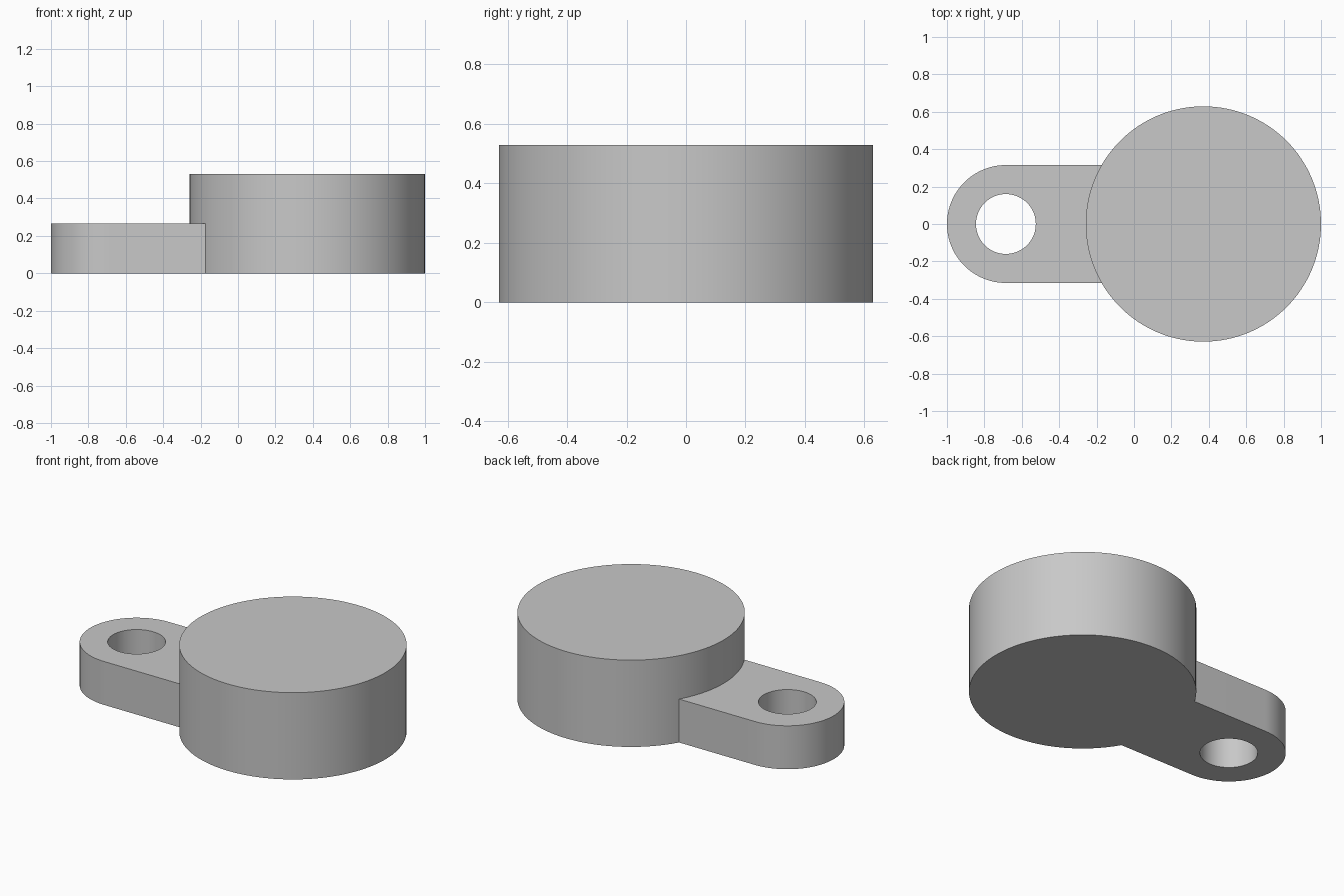
import bpy
import bmesh
from math import pi, cos, sin, radians

if "Cube" in bpy.data.objects:
    bpy.data.objects.remove(bpy.data.objects["Cube"], do_unlink=True)

DRUM_X, DRUM_R, DRUM_H = 0.371, 0.629, 0.53
LUG_X, LUG_R, LUG_H = -0.685, 0.315, 0.265
HOLE_R = 0.16

grey = bpy.data.materials.new("plain_grey")
grey.use_nodes = True
colour = (0.58, 0.58, 0.58, 1)
grey.diffuse_color = colour
grey.node_tree.nodes["Principled BSDF"].inputs["Base Color"].default_value = colour


def arc(cx, radius, start, end, steps):
    """Points along an arc centred on the x axis."""
    angles = [start + (end - start) * i / steps for i in range(steps + 1)]
    return [(cx + radius * cos(a), radius * sin(a)) for a in angles]


def prism(name, outline, bottom, top):
    """Extrude a counter-clockwise outline into a closed solid."""
    bm = bmesh.new()
    base = bm.faces.new([bm.verts.new((x, y, bottom)) for x, y in outline])
    side = bmesh.ops.extrude_face_region(bm, geom=[base], use_keep_orig=True)
    raised = [v for v in side["geom"] if isinstance(v, bmesh.types.BMVert)]
    bmesh.ops.translate(bm, verts=raised, vec=(0, 0, top - bottom))
    bmesh.ops.recalc_face_normals(bm, faces=bm.faces)
    mesh = bpy.data.meshes.new(name)
    bm.to_mesh(mesh)
    bm.free()
    mesh.materials.append(grey)
    obj = bpy.data.objects.new(name, mesh)
    bpy.context.collection.objects.link(obj)
    return obj


def combine(target, tool, operation):
    """Apply a boolean and discard the tool solid."""
    mod = target.modifiers.new(operation.lower(), "BOOLEAN")
    mod.operation = operation
    mod.solver = "EXACT"
    mod.object = tool
    bpy.context.view_layer.objects.active = target
    bpy.ops.object.modifier_apply(modifier=mod.name)
    bpy.data.objects.remove(tool, do_unlink=True)


# Tall round drum
body = prism("drum_with_lug", arc(DRUM_X, DRUM_R, 0, 2 * pi, 128)[:-1], 0, DRUM_H)

# Low lug with a rounded end, running into the drum
lug_outline = arc(LUG_X, LUG_R, pi / 2, 3 * pi / 2, 48)
lug_outline += [(DRUM_X, -LUG_R), (DRUM_X, LUG_R)]
combine(body, prism("lug", lug_outline, 0, LUG_H), "UNION")

# Through hole in the lug
hole = prism("hole_cutter", arc(LUG_X, HOLE_R, 0, 2 * pi, 64)[:-1], -0.1, LUG_H + 0.1)
hole.hide_render = True
combine(body, hole, "DIFFERENCE")

# Smooth walls with crisp rims
bpy.ops.object.select_all(action="DESELECT")
body.select_set(True)
bpy.context.view_layer.objects.active = body
bpy.ops.object.shade_smooth_by_angle(angle=radians(30))
